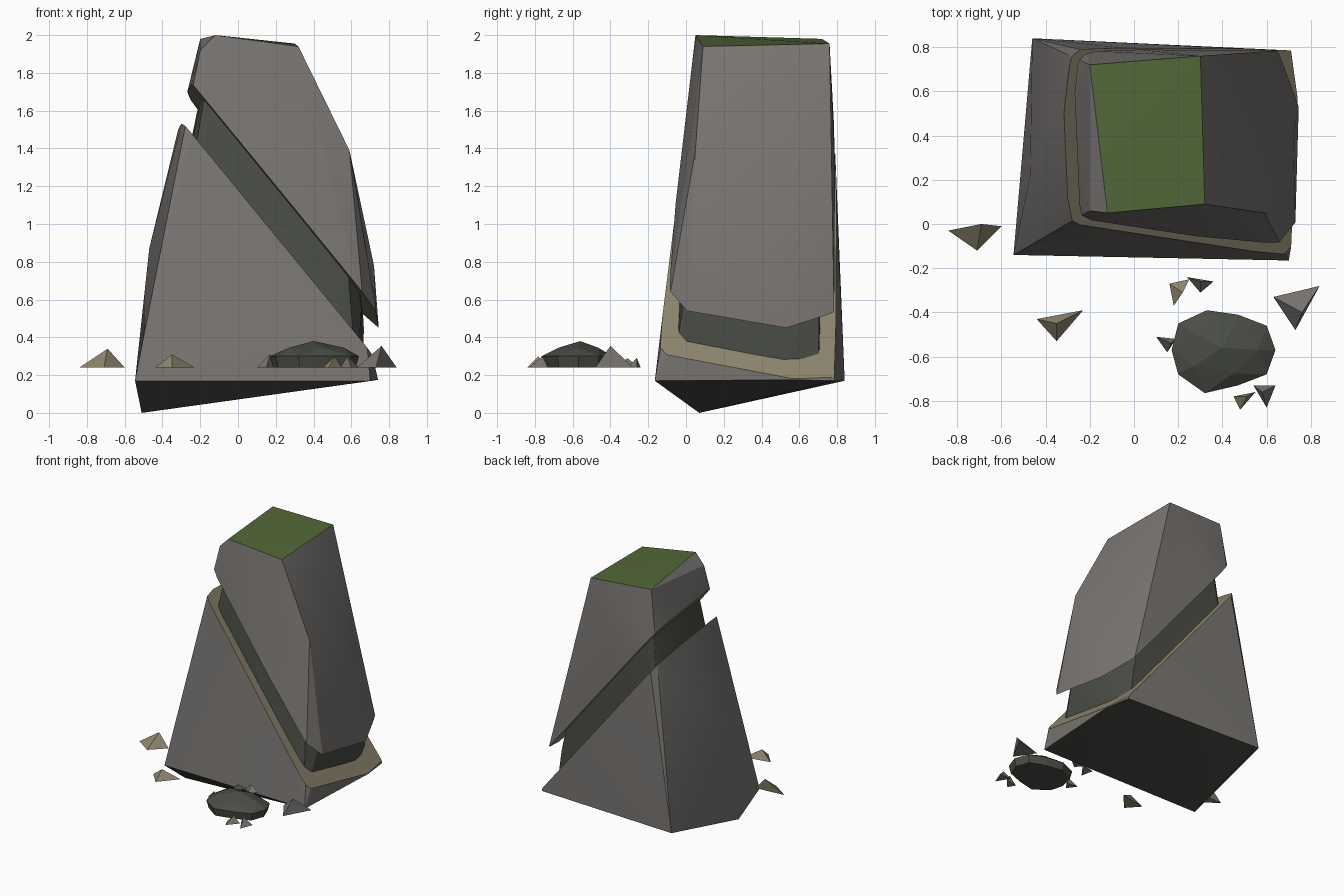
import bpy, bmesh, math
from mathutils import Vector, Matrix

if "Cube" in bpy.data.objects:
    bpy.data.objects.remove(bpy.data.objects["Cube"])


def material(name, rgb):
    m = bpy.data.materials.new(name)
    m.diffuse_color = (*rgb, 1)
    m.use_nodes = True
    m.node_tree.nodes["Principled BSDF"].inputs["Base Color"].default_value = m.diffuse_color
    return m


GREY = material("grey stone", (0.19, 0.178, 0.168))
TAN = material("tan seam", (0.27, 0.235, 0.16))
DARK = material("dark stone", (0.068, 0.073, 0.06))
MOSS = material("moss green", (0.085, 0.14, 0.04))

# Slanted seam that splits the monolith
SEAM_N = Vector((1.24, 0.135, 1.0)).normalized()
SEAM_P = Vector((0.69, -0.15, 0.34))

# Corner points of the whole, uncut monolith
BODY = [
    (-0.51, 0.07, 0.0),
    (-0.545, -0.14, 0.17), (0.70, -0.165, 0.17), (0.74, 0.57, 0.175),
    (0.71, 0.785, 0.17), (-0.46, 0.84, 0.17),
    (-0.47, 0.22, 0.87),
    (-0.23, 0.0, 1.52), (-0.29, 0.12, 1.55), (-0.30, 0.5, 1.53),
    (-0.275, 0.72, 1.54), (-0.22, 0.785, 1.5), (-0.26, 0.3, 1.68),
    (0.64, -0.085, 0.66), (0.73, 0.01, 0.55), (0.745, 0.53, 0.45),
    (0.72, 0.4, 0.78), (0.66, 0.785, 0.49), (0.59, 0.05, 1.39),
    (-0.20, 0.06, 1.92),
    (-0.12, 0.05, 2.0), (0.32, 0.09, 1.94), (0.30, 0.76, 1.955), (-0.20, 0.72, 1.98),
]


def hull(points):
    bm = bmesh.new()
    for p in points:
        bm.verts.new(p)
    res = bmesh.ops.convex_hull(bm, input=bm.verts[:])
    junk = {v for v in res["geom_interior"] + res["geom_unused"]
            if isinstance(v, bmesh.types.BMVert) and v.is_valid}
    bmesh.ops.delete(bm, geom=list(junk), context="VERTS")
    bmesh.ops.recalc_face_normals(bm, faces=bm.faces[:])
    return bm


def cut(bm, rise, keep_above, mat_index):
    """Cut along the seam, raised by rise, and cap the opening."""
    res = bmesh.ops.bisect_plane(
        bm, geom=bm.verts[:] + bm.edges[:] + bm.faces[:], dist=1e-5,
        plane_co=SEAM_P + Vector((0, 0, rise)), plane_no=SEAM_N,
        clear_inner=keep_above, clear_outer=not keep_above)
    edges = [e for e in bm.edges if e.is_boundary]
    for f in bmesh.ops.edgeloop_fill(bm, edges=edges)["faces"]:
        f.material_index = mat_index
    bmesh.ops.recalc_face_normals(bm, faces=bm.faces[:])


def finish(bm, name, mats, angle=0):
    me = bpy.data.meshes.new(name)
    bm.normal_update()
    bm.to_mesh(me)
    bm.free()
    for m in mats:
        me.materials.append(m)
    if angle:
        me.shade_smooth()
        me.set_sharp_from_angle(angle=math.radians(angle))
    ob = bpy.data.objects.new(name, me)
    bpy.context.collection.objects.link(ob)
    return ob


# Lower block with tan cut face and dark underside
bm = hull(BODY)
cut(bm, 0, False, 1)
bm.normal_update()
for f in bm.faces:
    if f.normal.z < -0.5:
        f.material_index = 2
finish(bm, "lower_block", [GREY, TAN, DARK], 25)

# Upper block with tan cut face and mossy top
bm = hull(BODY)
cut(bm, 0.27, True, 1)
bm.normal_update()
for f in bm.faces:
    if f.normal.z > 0.9:
        f.material_index = 2
finish(bm, "upper_block", [GREY, TAN, MOSS], 25)

# Dark inset layer between the blocks
bm = hull(BODY)
pivot = Vector((0.22, 0.34, 0))
bmesh.ops.transform(bm, verts=bm.verts[:], space=Matrix.Translation(-pivot),
                    matrix=Matrix.Diagonal((0.85, 0.82, 1, 1)))
cut(bm, -0.02, True, 0)
cut(bm, 0.29, False, 0)
finish(bm, "dark_layer", [DARK], 25)

# Fallen boulder: low faceted dome
outline = [(0.20, -0.45), (0.33, -0.39), (0.47, -0.41), (0.60, -0.46), (0.64, -0.57),
           (0.60, -0.68), (0.47, -0.73), (0.32, -0.765), (0.20, -0.68), (0.17, -0.57)]
cx, cy = 0.41, -0.57
pts = [(0.40, -0.56, 0.38)]
for scale, z, step in ((0.93, 0.24, 1), (1.0, 0.30, 1), (0.66, 0.345, 2)):
    pts += [(cx + (x - cx) * scale, cy + (y - cy) * scale, z) for x, y in outline[::step]]
finish(hull(pts), "boulder", [DARK])

# Chips: three ground corners and a peak
CHIPS = [
    (TAN, (-0.84, -0.03), (-0.60, -0.01), (-0.71, -0.12), (-0.69, 0.0, 0.34)),
    (TAN, (-0.44, -0.43), (-0.23, -0.39), (-0.35, -0.53), (-0.35, -0.45, 0.31)),
    (TAN, (0.16, -0.27), (0.25, -0.25), (0.18, -0.37), (0.22, -0.31, 0.29)),
    (TAN, (0.45, -0.78), (0.55, -0.76), (0.48, -0.84), (0.51, -0.78, 0.30)),
    (GREY, (0.54, -0.73), (0.64, -0.73), (0.60, -0.83), (0.58, -0.76, 0.30)),
    (GREY, (0.63, -0.33), (0.84, -0.28), (0.73, -0.48), (0.76, -0.40, 0.355)),
    (GREY, (0.24, -0.24), (0.36, -0.26), (0.30, -0.31), (0.30, -0.26, 0.29)),
    (GREY, (0.10, -0.51), (0.19, -0.52), (0.15, -0.58), (0.17, -0.54, 0.31)),
]
for i, (mat, a, b, c, peak) in enumerate(CHIPS):
    finish(hull([(*p, 0.24) for p in (a, b, c)] + [peak]), f"chip_{i + 1}", [mat])
